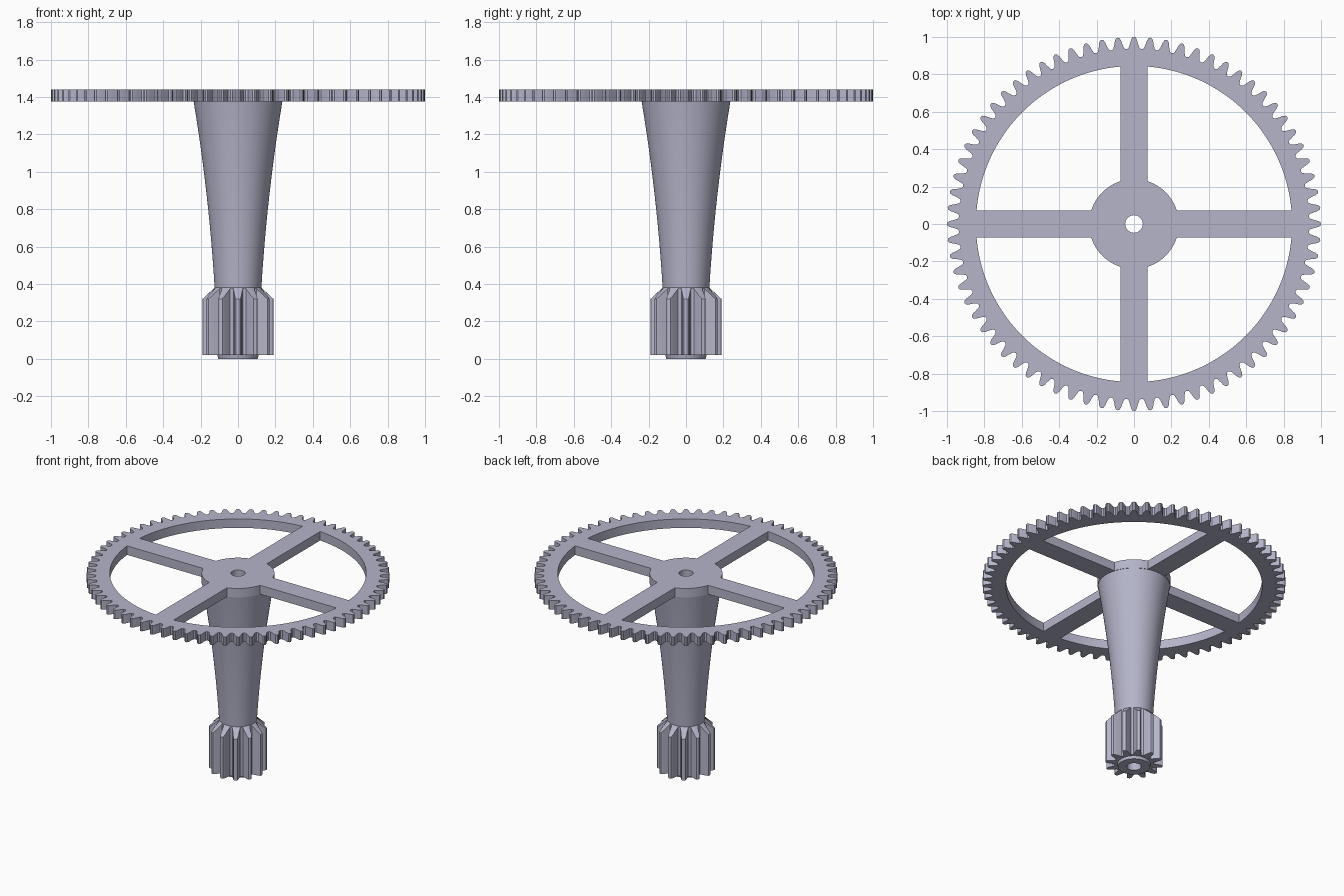
import bpy, bmesh
from math import pi, sin, cos, asin, acos, hypot

cube = bpy.data.objects.get("Cube")
if cube:
    bpy.data.objects.remove(cube, do_unlink=True)

# Single grey-lilac plastic
mat = bpy.data.materials.new("lilac_grey")
mat.use_nodes = True
colour = (0.46, 0.46, 0.59, 1)
mat.diffuse_color = colour
mat.node_tree.nodes["Principled BSDF"].inputs["Base Color"].default_value = colour

BORE = 0.047
HUB = 0.24
GEAR_Z, GEAR_TOP = 1.375, 1.44


def tooth_outline(count, half):
    """(radius, angle) pairs; half = left flank of a tooth as (pitch fraction, radius)."""
    flank = half + [(-f, r) for f, r in reversed(half[1:])]
    return [(r, (i + f) * 2 * pi / count + pi / 2) for i in range(count) for f, r in flank]


def arc(radius, a, b, steps):
    return [(radius * cos(a + (b - a) * i / steps), radius * sin(a + (b - a) * i / steps))
            for i in range(steps + 1)]


def finish(ob):
    ob.data.materials.clear()
    ob.data.materials.append(mat)
    bpy.ops.object.select_all(action='DESELECT')
    ob.select_set(True)
    bpy.context.view_layer.objects.active = ob
    bpy.ops.object.shade_smooth_by_angle(angle=pi / 6)


# Spoked gear wheel: toothed outline with four windows and a bore, extruded
outlines = [[(r * cos(a), r * sin(a)) for r, a in tooth_outline(
    72, [(-0.5, 0.935), (-0.36, 0.941), (-0.26, 0.962), (-0.19, 0.984), (-0.11, 0.996), (0, 1.0)])]]
SPOKE, RIM = 0.072, 0.845
a_out, a_in = asin(SPOKE / RIM), asin(SPOKE / HUB)
window = arc(RIM, a_out, pi / 2 - a_out, 32) + arc(HUB, pi / 2 - a_in, a_in, 12)
for k in range(4):
    c, s = round(cos(k * pi / 2)), round(sin(k * pi / 2))
    outlines.append([(x * c - y * s, x * s + y * c) for x, y in window])
outlines.append(arc(BORE, 0, 2 * pi, 48)[:-1])

curve = bpy.data.curves.new("gear_outline", 'CURVE')
curve.dimensions = '2D'
curve.fill_mode = 'BOTH'
curve.extrude = (GEAR_TOP - GEAR_Z) / 2
for pts in outlines:
    sp = curve.splines.new('POLY')
    sp.points.add(len(pts) - 1)
    for p, (x, y) in zip(sp.points, pts):
        p.co = (x, y, 0, 1)
    sp.use_cyclic_u = True
helper = bpy.data.objects.new("gear_outline", curve)
bpy.context.collection.objects.link(helper)
bpy.context.view_layer.update()
mesh = bpy.data.meshes.new_from_object(helper.evaluated_get(bpy.context.evaluated_depsgraph_get()))
bpy.data.objects.remove(helper)
bm = bmesh.new()
bm.from_mesh(mesh)
bmesh.ops.remove_doubles(bm, verts=bm.verts, dist=0.0001)
bmesh.ops.recalc_face_normals(bm, faces=bm.faces)
bm.to_mesh(mesh)
bm.free()
wheel = bpy.data.objects.new("gear_wheel", mesh)
wheel.location.z = (GEAR_Z + GEAR_TOP) / 2
bpy.context.collection.objects.link(wheel)
finish(wheel)

# Pinion, flared shaft and bore: one closed loop of rings sharing the pinion's angles
teeth = tooth_outline(12, [(-0.5, 0.128), (-0.37, 0.131), (-0.27, 0.15),
                           (-0.2, 0.172), (-0.12, 0.188), (0, 0.191)])
SHAFT = 0.125


def round_ring(radius, z):
    return [(radius * cos(a), radius * sin(a), z) for _, a in teeth]


def toothed_ring(height):
    return [(r * cos(a), r * sin(a), height(r)) for r, a in teeth]


rings = [round_ring(BORE, 0), round_ring(0.105, 0), round_ring(0.11, 0.02),
         toothed_ring(lambda r: 0.02),
         toothed_ring(lambda r: 0.38 - 0.93 * (r - SHAFT)),   # chamfered tooth tops
         round_ring(SHAFT, 0.38)]
for i in range(1, 13):                                        # gently flaring shaft
    t = i / 12
    rings.append(round_ring(SHAFT + 0.06 * t + 0.052 * t * t, 0.38 + (GEAR_Z - 0.38) * t))
rings.append(round_ring(BORE, GEAR_Z))

bm = bmesh.new()
loops = [[bm.verts.new(p) for p in ring] for ring in rings]
n = len(teeth)
for a, b in zip(loops, loops[1:] + loops[:1]):
    for i in range(n):
        j = (i + 1) % n
        bm.faces.new((a[i], a[j], b[j], b[i]))
bmesh.ops.recalc_face_normals(bm, faces=bm.faces)
mesh = bpy.data.meshes.new("pinion_shaft")
bm.to_mesh(mesh)
bm.free()
shaft = bpy.data.objects.new("pinion_shaft", mesh)
bpy.context.collection.objects.link(shaft)
finish(shaft)
